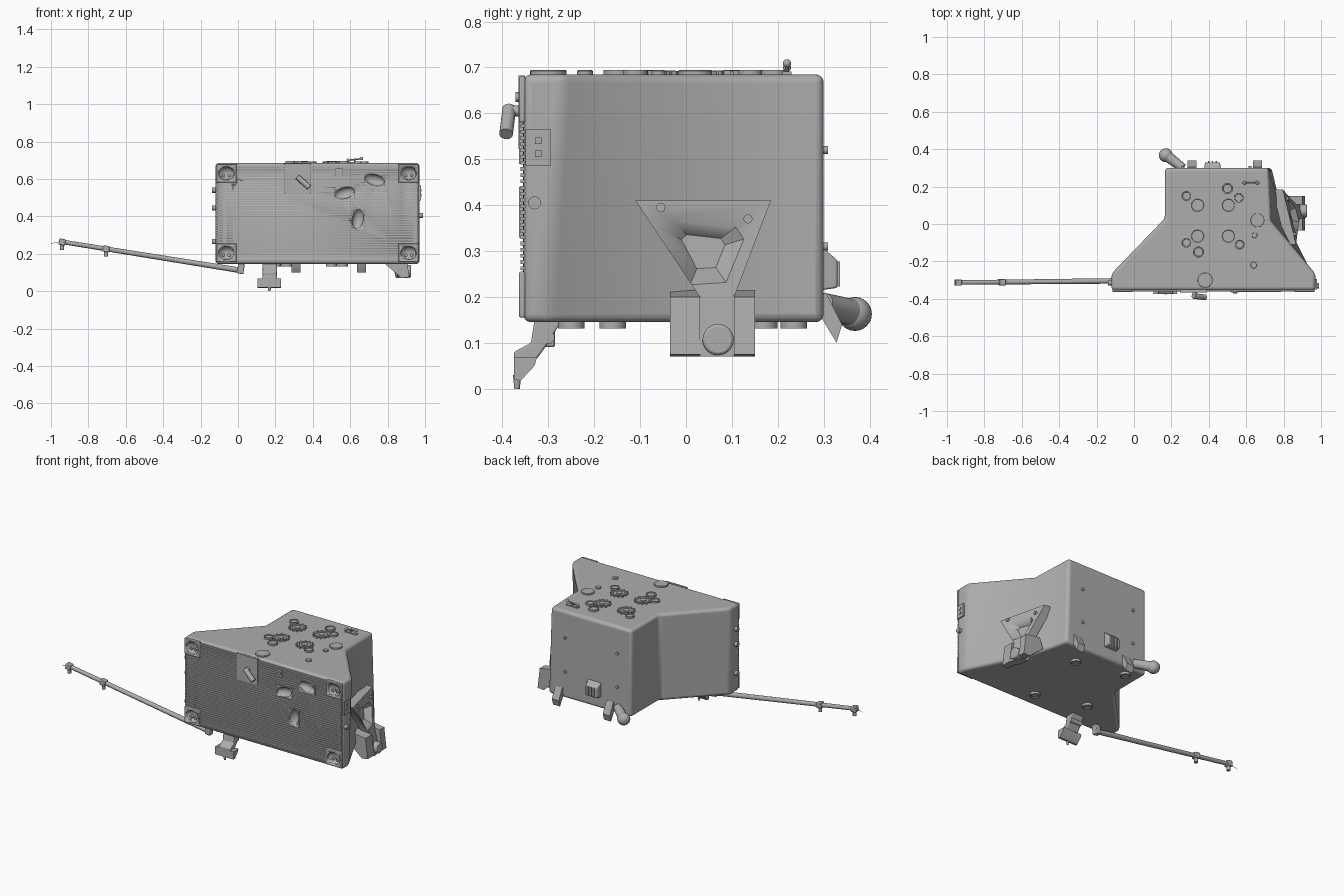
import bpy, bmesh, math
from mathutils import Vector, Matrix

if "Cube" in bpy.data.objects:
    bpy.data.objects.remove(bpy.data.objects["Cube"])

grey = bpy.data.materials.new("plain_grey")
grey.use_nodes = True
grey.diffuse_color = (0.42, 0.42, 0.42, 1)
grey.node_tree.nodes["Principled BSDF"].inputs["Base Color"].default_value = (0.42, 0.42, 0.42, 1)


def finish(bm, name, bevel=0, segments=2, smooth=True):
    bmesh.ops.recalc_face_normals(bm, faces=bm.faces)
    mesh = bpy.data.meshes.new(name)
    bm.to_mesh(mesh)
    bm.free()
    mesh.materials.append(grey)
    ob = bpy.data.objects.new(name, mesh)
    bpy.context.collection.objects.link(ob)
    if bevel:
        mod = ob.modifiers.new("soft_edges", "BEVEL")
        mod.width, mod.segments, mod.limit_method = bevel, segments, "ANGLE"
    if smooth:
        bpy.ops.object.select_all(action="DESELECT")
        ob.select_set(True)
        bpy.context.view_layer.objects.active = ob
        bpy.ops.object.shade_smooth_by_angle(angle=math.radians(35))
    return ob


def loft(name, first, second, **kw):
    """Closed solid between two matching outlines."""
    bm = bmesh.new()
    a = [bm.verts.new(p) for p in first]
    b = [bm.verts.new(p) for p in second]
    bm.faces.new(a[::-1])
    bm.faces.new(b)
    for i in range(len(a)):
        j = (i + 1) % len(a)
        bm.faces.new((a[i], a[j], b[j], b[i]))
    return finish(bm, name, **kw)


def box(name, centre, size, rot=(0, 0, 0), **kw):
    bm = bmesh.new()
    bmesh.ops.create_cube(bm, size=1)
    bmesh.ops.scale(bm, vec=size, verts=bm.verts)
    ob = finish(bm, name, **kw)
    ob.location, ob.rotation_euler = centre, rot
    return ob


def rod(name, start, end, r1, r2=None, sides=24, **kw):
    start, end = Vector(start), Vector(end)
    bm = bmesh.new()
    bmesh.ops.create_cone(bm, cap_ends=True, segments=sides, radius1=r1,
                          radius2=r1 if r2 is None else r2, depth=(end - start).length)
    ob = finish(bm, name, **kw)
    ob.location = (start + end) / 2
    ob.rotation_euler = (end - start).to_track_quat("Z", "Y").to_euler()
    return ob


def ball(name, centre, radius):
    bm = bmesh.new()
    bmesh.ops.create_uvsphere(bm, u_segments=20, v_segments=12, radius=radius)
    ob = finish(bm, name)
    ob.location = centre
    return ob


def ring(name, centre, radius, height):
    """Low round rim with a sunken middle."""
    bm = bmesh.new()
    bmesh.ops.create_cone(bm, cap_ends=True, segments=28, radius1=radius, radius2=radius, depth=height)
    cap = [f for f in bm.faces if abs(f.normal.z) > 0.9]
    bmesh.ops.inset_individual(bm, faces=cap, thickness=radius * 0.2, depth=0)
    bmesh.ops.inset_individual(bm, faces=cap, thickness=radius * 0.05, depth=-height * 0.3)
    finish(bm, name).location = centre


def cut(ob, cutter):
    mod = ob.modifiers.new("recess", "BOOLEAN")
    mod.object, mod.solver = cutter, "EXACT"
    cutter.hide_render = True
    cutter.hide_viewport = True
    cutter.hide_set(True)


# Housing: wide front, narrow back, right flank flaring towards the bottom
top = [(-.12, -.355), (.97, -.355), (.97, -.265), (.73, .02), (.72, .3), (.165, .3), (.165, .03), (-.12, -.265)]
base = list(top)
base[2], base[3], base[4] = (.97, -.30), (.80, .04), (.735, .3)
housing = loft("housing", [(x, y, .145) for x, y in base], [(x, y, .685) for x, y in top],
               bevel=.018, segments=4)

# Front recesses: four corner pockets and three finger grips
corners = [(x, z) for x in (-.062, .912) for z in (.205, .63)]
grips = [(.57, .525, 15), (.73, .595, -15), (.64, .385, 80)]
bm = bmesh.new()
for x, z in corners:
    m = Matrix.Translation((x, -.365, z)) @ Matrix.Diagonal((.043, .035, .036, 1))
    bmesh.ops.create_uvsphere(bm, u_segments=24, v_segments=12, radius=1, matrix=m)
for x, z, a in grips:
    m = (Matrix.Translation((x, -.365, z)) @ Matrix.Rotation(math.radians(-a), 4, "Y")
         @ Matrix.Diagonal((.054, .03, .03, 1)))
    bmesh.ops.create_uvsphere(bm, u_segments=24, v_segments=12, radius=1, matrix=m)
pockets = finish(bm, "front_pocket_cutter")
cut(housing, pockets)

# Horizontal front slats
bm = bmesh.new()
slats = 38
for i in range(slats):
    z = .168 + i * .5 / (slats - 1)
    m = Matrix.Translation((.425, -.356, z)) @ Matrix.Diagonal((1.075, .01, .008, 1))
    bmesh.ops.create_cube(bm, size=1, matrix=m)
cut(finish(bm, "front_slats", smooth=False), pockets)

for x, z in corners:
    cut(box("corner_plate", (x, -.357, z), (.108, .014, .1), bevel=.004), pockets)
    for dx in (-.015, .015):
        rod("corner_pin", (x + dx, -.33, z - .012), (x + dx, -.352, z - .012), .009, sides=12)
for x, z, a in grips:
    size = (.07, .014, .11) if a > 45 else (.11, .014, .07)
    cut(box("grip_plate", (x, -.357, z), size), pockets)

# Latch plate with slanted handle, and small front switch
box("latch_plate", (.318, -.358, .602), (.145, .014, .16))
rod("latch_handle", (.318, -.385, .61), (.38, -.392, .555), .015, sides=16)
rod("latch_pivot", (.325, -.355, .605), (.325, -.392, .605), .012, sides=12)
box("front_switch_plate", (.54, -.358, .636), (.035, .014, .045))
rod("front_switch", (.54, -.36, .636), (.54, -.372, .636), .011, sides=12)

# Top dials with gripped rims, round caps and a toggle
for x in (.34, .505):
    for y in (-.065, .1):
        ring("dial", (x, y, .687), .042, .012)
        rod("dial_hub", (x, y, .68), (x, y, .694), .018, sides=16)
        for i in range(12):
            a = i * math.tau / 12
            box("dial_tooth", (x + .045 * math.cos(a), y + .045 * math.sin(a), .687),
                (.014, .008, .01), (0, 0, a), smooth=False)
for x, y, r in [(.28, .15, .026), (.50, .19, .03), (.56, .14, .026), (.345, -.15, .03),
                (.28, -.10, .026), (.565, -.11, .026)]:
    ring("top_ring", (x, y, .688), r, .014)
for x, y, r in [(.66, .02, .037), (.645, -.06, .015), (.64, -.22, .017), (.38, -.3, .04)]:
    rod("top_cap", (x, y, .68), (x, y, .694), r, bevel=.002)
box("toggle_base", (.625, .22, .687), (.08, .02, .008))
rod("toggle_stem", (.625, .22, .685), (.625, .22, .71), .004, sides=10)
rod("toggle_bar", (.59, .22, .7), (.66, .22, .708), .004, sides=10)
for x, z in ((.59, .7), (.66, .709)):
    ball("toggle_knob", (x, .22, z), .009)

# Side strip fittings
box("side_plate", (.972, -.322, .525), (.012, .055, .08))
for z in (.512, .54):
    box("side_socket", (.979, -.322, z), (.006, .014, .014))
rod("side_bolt", (.965, -.33, .405), (.988, -.33, .405), .014)
for z in (.265, .445, .54):
    rod("left_edge_bolt", (-.115, -.315, z), (-.138, -.315, z), .014)


# Right-side leaning bracket, laid out on its own sloping plane
def lean(y, z, out=0):
    return (.83 - .24 * (y - .04) + .25 * (.41 - z) + out, y, z)


def bracket_loop(points, out):
    return [lean(y, z, out) for y, z in points]


shape = [(-.11, .41), (.03, .2), (.03, .07), (.105, .07), (.105, .2), (.185, .41)]
bracket = loft("bracket", bracket_loop(shape, -.055), bracket_loop(shape, 0))
wide = [(-.05, .345), (-.03, .365), (.105, .35), (.122, .325), (.085, .235), (.01, .23)]
narrow = [(.04 + (y - .04) * .55, .3 + (z - .3) * .55) for y, z in wide]
cut(bracket, loft("bracket_window_cutter", bracket_loop(narrow, -.04),
                  bracket_loop([(.04 + (y - .04) * 1.1, .3 + (z - .3) * 1.1) for y, z in wide], .004)))
for y, z in ((-.055, .395), (.135, .37)):
    x = lean(y, z)[0]
    rod("bracket_bolt", (x - .02, y, z), (x + .01, y, z), .01, sides=12)
foot = [(.78, .15), (.875, .07), (.915, .075), (.9, .2), (.80, .215)]
for y1, y2 in ((-.035, .03), (.105, .15)):
    loft("bracket_foot", [(x, y1, z) for x, z in foot], [(x, y2, z) for x, z in foot])
rod("bracket_roller", (.85, .07, .107), (.925, .07, .107), .034, bevel=.006)

# Back fittings: studs, socket block, stand plates and a ball-ended arm
for x in (.26, .62):
    for z in (.31, .52):
        rod("back_stud", (x, .295, z), (x, .309, z), .009, sides=12)
loft("back_socket", [(x, .295, z) for x, z in ((.375, .215), (.465, .215), (.465, .31), (.375, .31))],
     [(x, .33, z) for x, z in ((.38, .22), (.46, .22), (.46, .28), (.38, .28))], bevel=.004)
for i in range(3):
    box("socket_rib", (.4 + i * .02, .332, .25), (.007, .008, .055))
for x in (.31, .66):
    profile = [(.295, .205), (.305, .21), (.34, .14), (.328, .1), (.295, .155)]
    loft("stand_plate", [(x - .024, y, z) for y, z in profile], [(x + .024, y, z) for y, z in profile])
rod("back_arm", (.26, .3, .185), (.175, .365, .165), .024, .03)
ball("back_arm_ball", (.17, .368, .163), .037)

# Underside rings
for x, y in ((.56, .17), (.5, -.25), (.26, .235), (.2, -.16)):
    ring("base_ring", (x, y, .14), .029, .018)

# Front foot with curved neck and textured pad
neck = [(-.27, .15), (-.33, .15), (-.338, .1), (-.375, .08), (-.375, .06), (-.325, .065), (-.3, .1)]
loft("foot_neck", [(.13, y, z) for y, z in neck], [(.208, y, z) for y, z in neck], bevel=.004)
pad = [(-.375, .068), (-.375, .02), (-.36, .018), (-.33, .05), (-.325, .068)]
loft("foot_pad", [(.105, y, z) for y, z in pad], [(.23, y, z) for y, z in pad])
rod("foot_tip", (.168, -.368, .03), (.168, -.368, 0), .009, .006, sides=12)
rod("foot_hinge", (.13, -.3, .112), (.208, -.3, .112), .014)

# Long sideways boom with hinge and hanging clips
rod("boom", (.02, -.303, .11), (-.95, -.313, .265), .015, .012, sides=12)
box("boom_hinge", (.015, -.303, .12), (.035, .035, .055), (0, .15, 0), bevel=.004)
for x, y, z in ((-.94, -.313, .263), (-.705, -.311, .226)):
    box("boom_collar", (x, y, z), (.035, .034, .034), (0, .16, 0), bevel=.004)
    rod("boom_clip", (x, y, z), (x, y, z - .042), .011, sides=12)
rod("boom_tip", (-.95, -.313, .265), (-1, -.313, .255), .001, sides=6)
